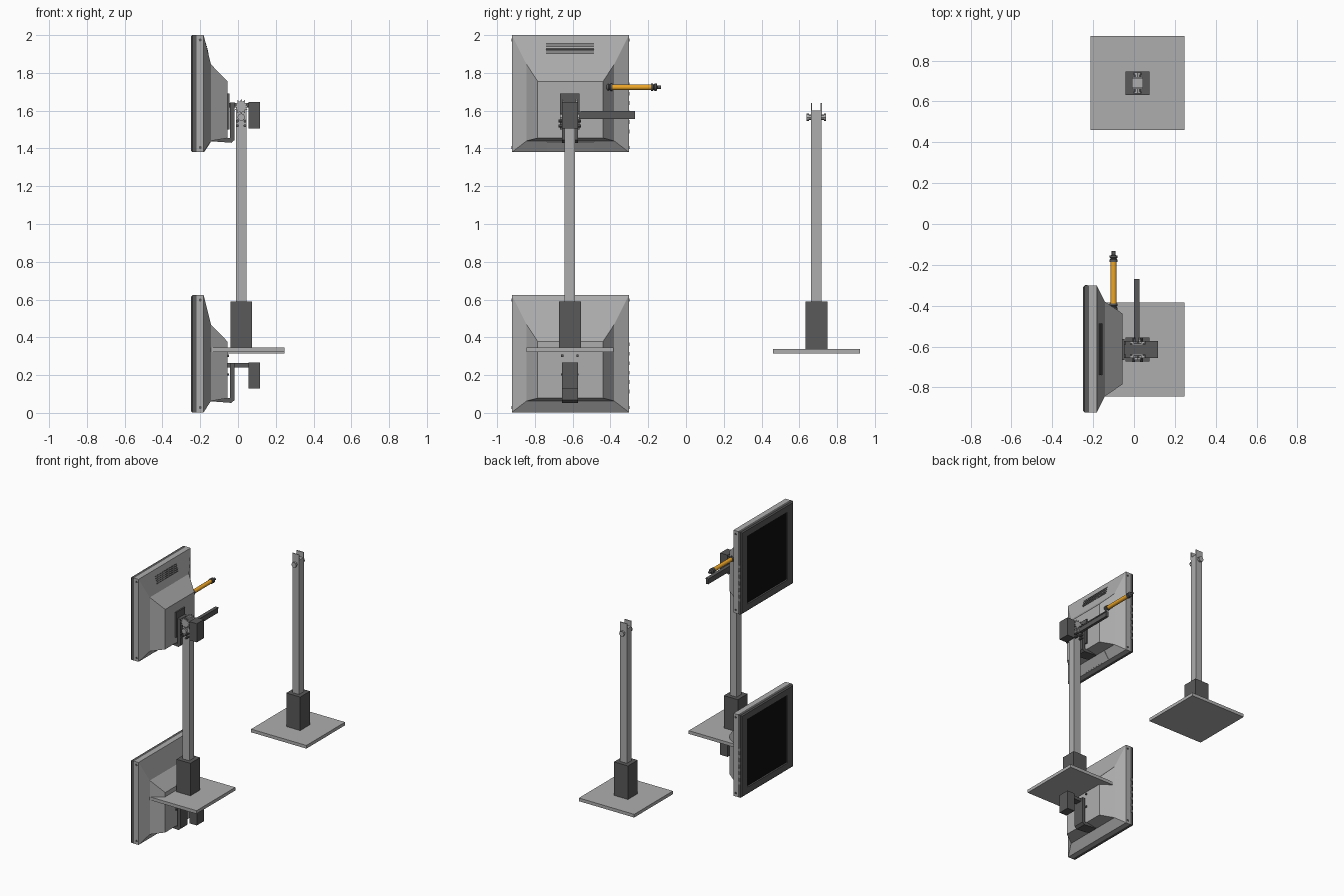
import bpy, bmesh, math
from mathutils import Vector

if "Cube" in bpy.data.objects:
    bpy.data.objects.remove(bpy.data.objects["Cube"])

CX, CY = 0.017, -0.615      # axis of the front stand


def material(name, rgb):
    m = bpy.data.materials.new(name)
    m.diffuse_color = (*rgb, 1)
    m.use_nodes = True
    m.node_tree.nodes["Principled BSDF"].inputs["Base Color"].default_value = m.diffuse_color
    return m


DARK = material("dark_grey", (0.1, 0.1, 0.1))
BLACK = material("screen_black", (0.004, 0.004, 0.004))
ORANGE = material("orange", (0.85, 0.38, 0.02))
LIGHT = material("light_grey", (0.42, 0.42, 0.42))


def make(name, verts, faces, mat):
    me = bpy.data.meshes.new(name)
    me.from_pydata(verts, [], faces)
    bm = bmesh.new()
    bm.from_mesh(me)
    bmesh.ops.recalc_face_normals(bm, faces=bm.faces)
    bm.to_mesh(me)
    bm.free()
    ob = bpy.data.objects.new(name, me)
    bpy.context.collection.objects.link(ob)
    me.materials.append(mat)
    return ob


def loft(name, rings, mat):
    """Stack of rectangles (x, y0, y1, z0, z1) joined along x, capped at both ends."""
    v, f = [], []
    for x, y0, y1, z0, z1 in rings:
        v += [(x, y0, z0), (x, y1, z0), (x, y1, z1), (x, y0, z1)]
    for r in range(len(rings) - 1):
        for i in range(4):
            j = (i + 1) % 4
            f.append((4 * r + i, 4 * r + j, 4 * r + 4 + j, 4 * r + 4 + i))
    n = len(v)
    f += [(3, 2, 1, 0), (n - 4, n - 3, n - 2, n - 1)]
    return make(name, v, f, mat)


def box(name, x0, x1, y0, y1, z0, z1, mat):
    return loft(name, [(x0, y0, y1, z0, z1), (x1, y0, y1, z0, z1)], mat)


def slab(name, y0, y1, a, b, t, mat):
    """Thin panel lying on a sloped back surface between (x, z) points a and b."""
    a, b = Vector(a), Vector(b)
    d = (b - a).normalized()
    n = Vector((d.y, -d.x))
    n = (n if n.x > 0 else -n) * t
    quad = [a - n, b - n, b + n, a + n]
    v = [(p.x, y, p.y) for y in (y0, y1) for p in quad]
    f = [(i, (i + 1) % 4, 4 + (i + 1) % 4, 4 + i) for i in range(4)]
    return make(name, v, f + [(0, 1, 2, 3), (7, 6, 5, 4)], mat)


def turned(name, x, z, profile, mat, seg=16, teeth=False):
    """Round part along y from (y, radius) pairs; teeth alternates the radius."""
    v, f = [], []
    for y, r in profile:
        for i in range(seg):
            a = 2 * math.pi * i / seg
            k = r * (0.65 if teeth and i % 2 else 1)
            v.append((x + k * math.cos(a), y, z + k * math.sin(a)))
    m = len(profile)
    for k in range(m - 1):
        for i in range(seg):
            j = (i + 1) % seg
            f.append((k * seg + i, k * seg + j, (k + 1) * seg + j, (k + 1) * seg + i))
    f += [tuple(range(seg)), tuple(range((m - 1) * seg, m * seg))]
    return make(name, v, f, mat)


def rect(x, half, z0, z1, z):
    return (x, CY + 0.003 - half, CY + 0.003 + half, z + z0, z + z1)


def monitor(tag, z):
    # front bezel with recessed screen opening
    loft(tag + "_bezel", [rect(-0.22, 0.31, 0, 0.62, z), rect(-0.242, 0.31, 0, 0.62, z),
                          rect(-0.25, 0.302, 0.008, 0.612, z), rect(-0.25, 0.24, 0.055, 0.565, z),
                          rect(-0.243, 0.235, 0.06, 0.56, z)], DARK)
    loft(tag + "_screen", [rect(-0.242, 0.235, 0.06, 0.56, z),
                           rect(-0.244, 0.235, 0.06, 0.56, z)], BLACK)
    # tapered back shell
    loft(tag + "_back_shell", [rect(-0.22, 0.31, 0, 0.62, z), rect(-0.182, 0.31, 0, 0.62, z),
                               rect(-0.143, 0.232, 0.06, 0.465, z),
                               rect(-0.056, 0.173, 0.075, 0.375, z)], LIGHT)
    # side screws and control buttons
    for zz in (0.025, 0.595):
        for s in (-1, 1):
            y = CY + 0.003 + s * 0.31
            turned(tag + "_side_screw", -0.2, z + zz, [(y - 0.002, 0.008), (y + 0.002, 0.008)], DARK, 10)
    for i in range(6):
        y = CY + 0.313
        box(tag + "_button", -0.24, -0.228, y - 0.002, y + 0.003,
            z + 0.1 + i * 0.05, z + 0.12 + i * 0.05, LIGHT)
    # mounting bolts
    for s in (-1, 1):
        for zz in (0.2, 0.3):
            y = CY + s * 0.04
            box(tag + "_mount_bolt", -0.06, -0.048, y - 0.006, y + 0.006,
                z + zz - 0.006, z + zz + 0.006, DARK)
    # angled bracket, arm and counter block
    y0, y1 = CY - 0.042, CY + 0.042
    prof = [(-0.142, 0.058), (-0.035, 0.05), (-0.018, 0.065), (-0.018, 0.262),
            (-0.042, 0.262), (-0.042, 0.075), (-0.142, 0.075)]
    n = len(prof)
    v = [(x, y, z + h) for y in (y0, y1) for x, h in prof]
    f = [(i, (i + 1) % n, n + (i + 1) % n, n + i) for i in range(n)]
    make(tag + "_bracket", v, f + [tuple(range(n)), tuple(range(n, 2 * n))], DARK)
    box(tag + "_arm", -0.056, 0.056, CY - 0.025, CY + 0.025, z + 0.236, z + 0.26, DARK)
    box(tag + "_counter_block", 0.055, 0.117, y0, y1, z + 0.125, z + 0.265, DARK)


def stand(tag, cy, zb):
    # square base plate, dark sleeve, square post
    box(tag + "_base", CX - 0.23, CX + 0.23, cy - 0.23, cy + 0.23, zb, zb + 0.024, LIGHT)
    box(tag + "_sleeve", CX - 0.058, CX + 0.058, cy - 0.058, cy + 0.058, zb + 0.024, 0.59, DARK)
    box(tag + "_post", CX - 0.028, CX + 0.028, cy - 0.028, cy + 0.028, 0.59, 1.6, LIGHT)
    for s in (-1, 1):
        # fork plates and pivot knobs
        a, b = sorted((cy + s * 0.022, cy + s * 0.029))
        box(tag + "_fork", CX - 0.028, CX + 0.028, a, b, 1.58, 1.64, LIGHT)
        turned(tag + "_knob", CX, 1.565,
               [(cy + s * 0.028, 0.014), (cy + s * 0.04, 0.014),
                (cy + s * 0.04, 0.02), (cy + s * 0.052, 0.02)], LIGHT, 8)


monitor("lower_monitor", 0.003)
monitor("upper_monitor", 1.38)
stand("front_stand", CY, 0.322)
stand("rear_stand", 0.69, 0.314)

# vents, port panel and mount plate on the upper monitor
for i in range(5):
    z = 1.90 + i * 0.0125
    x = -0.182 + (2.0 - z) * 0.039 / 0.155
    slab("vent_slot", CY - 0.125, CY + 0.128, (x, z), (x - 0.0017, z + 0.007), 0.002, DARK)
slab("port_panel", CY - 0.122, CY + 0.128, (-0.179, 1.385), (-0.146, 1.436), 0.003, LIGHT)
box("mount_plate", -0.057, -0.046, CY - 0.052, CY + 0.052, 1.5, 1.69, DARK)

# toothed pivot discs and clamp bolts at the top of the front stand
for s in (-1, 1):
    turned("toothed_disc", CX, 1.622, [(CY + s * 0.03, 0.04), (CY + s * 0.04, 0.04)], LIGHT, 24, True)
    for dx in (-0.02, 0.02):
        for zz in (1.52, 1.545):
            turned("clamp_bolt", CX + dx, zz, [(CY + s * 0.028, 0.008), (CY + s * 0.06, 0.008)], DARK, 8)

# side rail
box("side_rail", 0.004, 0.024, CY + 0.028, -0.27, 1.555, 1.595, DARK)
box("side_rail_cap", 0.001, 0.027, CY + 0.06, -0.27, 1.588, 1.597, DARK)

# orange handle with dark stepped ends
turned("handle_grip", -0.1, 1.724, [(-0.4, 0.015), (-0.175, 0.015)], ORANGE)
turned("handle_inner_end", -0.1, 1.724, [(-0.43, 0.009), (-0.42, 0.009), (-0.42, 0.019), (-0.41, 0.019),
                                         (-0.405, 0.014), (-0.4, 0.019), (-0.39, 0.019)], DARK)
turned("handle_outer_end", -0.1, 1.724, [(-0.185, 0.019), (-0.175, 0.019), (-0.17, 0.014), (-0.165, 0.019),
                                         (-0.155, 0.019), (-0.152, 0.009), (-0.132, 0.009)], DARK)

for ob in list(bpy.data.objects):
    if ob.name.startswith("handle"):
        bpy.context.view_layer.objects.active = ob
        ob.select_set(True)
        bpy.ops.object.shade_smooth_by_angle()
        ob.select_set(False)
